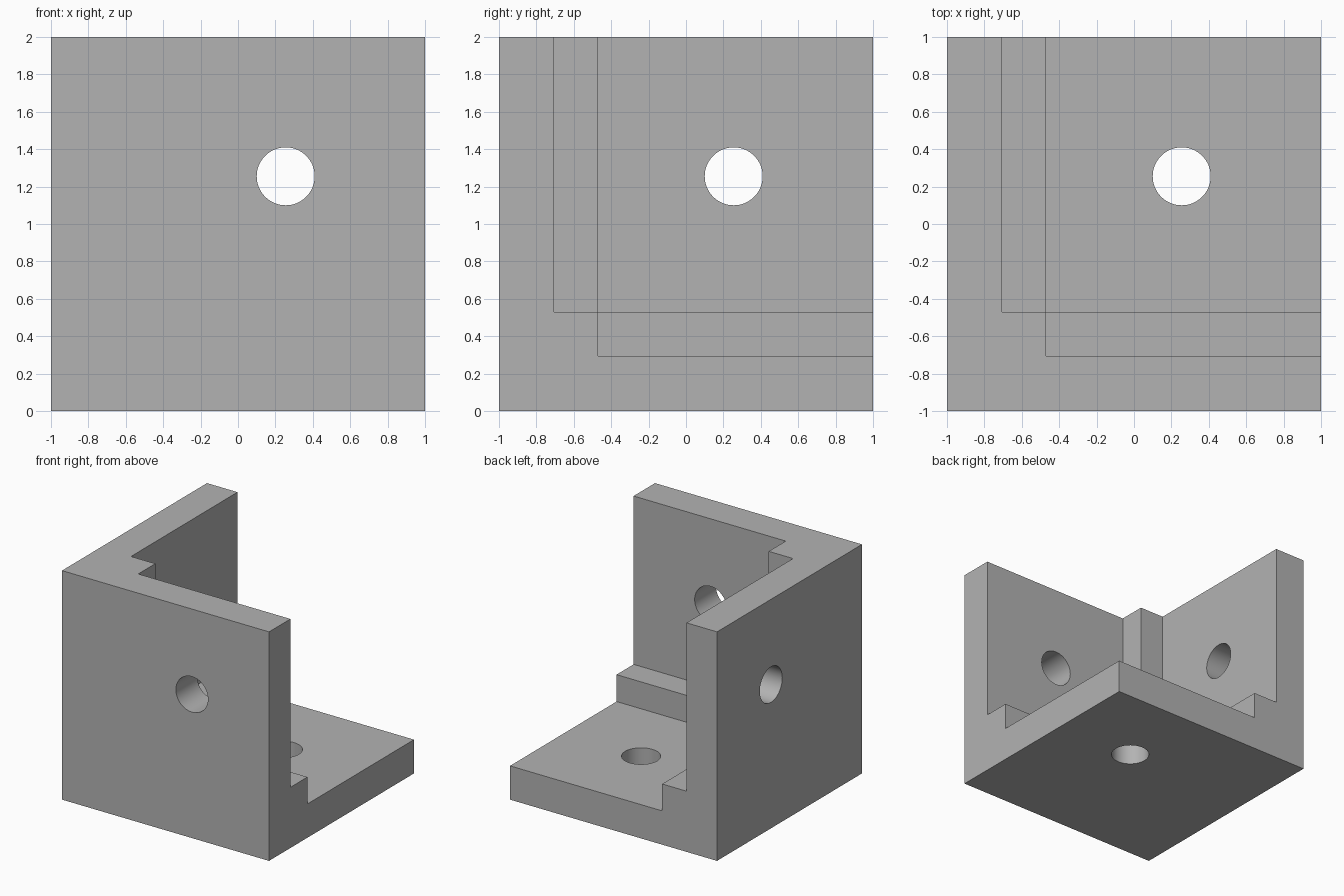
import bpy
import math
from mathutils import Vector

default = bpy.data.objects.get("Cube")
if default:
    bpy.data.objects.remove(default, do_unlink=True)

PLATE = 0.295      # thickness of the three plates
RIB = 0.53         # reach of the inner ribs from the outer corner
HOLE = 1.255       # hole centre from the outer corner
RADIUS = 0.155
CORNER = Vector((-1, -1, 0))


def box(name, low, high):
    """Box between two points measured from the outer corner."""
    low, high = Vector(low), Vector(high)
    bpy.ops.mesh.primitive_cube_add(size=1, location=CORNER + (low + high) / 2)
    obj = bpy.context.object
    obj.name = name
    obj.scale = high - low
    bpy.ops.object.transform_apply(location=False, rotation=False, scale=True)
    return obj


def cut(body, cutter):
    """Subtract the cutter from the body, then discard it."""
    cutter.hide_render = True
    mod = body.modifiers.new("cut", 'BOOLEAN')
    mod.operation = 'DIFFERENCE'
    mod.solver = 'EXACT'
    mod.object = cutter
    bpy.context.view_layer.objects.active = body
    bpy.ops.object.modifier_apply(modifier=mod.name)
    bpy.data.objects.remove(cutter, do_unlink=True)


# Solid block, to be hollowed into three plates meeting at a corner
bracket = box("corner_bracket", (0, 0, 0), (2, 2, 2))

# Pockets in front of each plate leave square ribs along the inner edges
for axis in range(3):
    low = [RIB] * 3
    low[axis] = PLATE
    cut(bracket, box("pocket_cutter", low, (2.2, 2.2, 2.2)))

# One screw hole through each plate
turns = [(0, math.pi / 2, 0), (math.pi / 2, 0, 0), (0, 0, 0)]
for axis, turn in enumerate(turns):
    centre = Vector((HOLE,) * 3)
    centre[axis] = PLATE / 2
    bpy.ops.mesh.primitive_cylinder_add(vertices=64, radius=RADIUS, depth=0.6,
                                        location=CORNER + centre, rotation=turn)
    hole = bpy.context.object
    hole.name = "hole_cutter"
    cut(bracket, hole)

# Plain grey finish
grey = bpy.data.materials.new("plain_grey")
grey.use_nodes = True
colour = (0.45, 0.45, 0.45, 1)
grey.diffuse_color = colour
grey.node_tree.nodes["Principled BSDF"].inputs["Base Color"].default_value = colour
bracket.data.materials.clear()
bracket.data.materials.append(grey)

# Smooth hole walls, sharp edges elsewhere
bpy.ops.object.select_all(action='DESELECT')
bracket.select_set(True)
bpy.context.view_layer.objects.active = bracket
bpy.ops.object.shade_smooth_by_angle(angle=math.radians(30))
